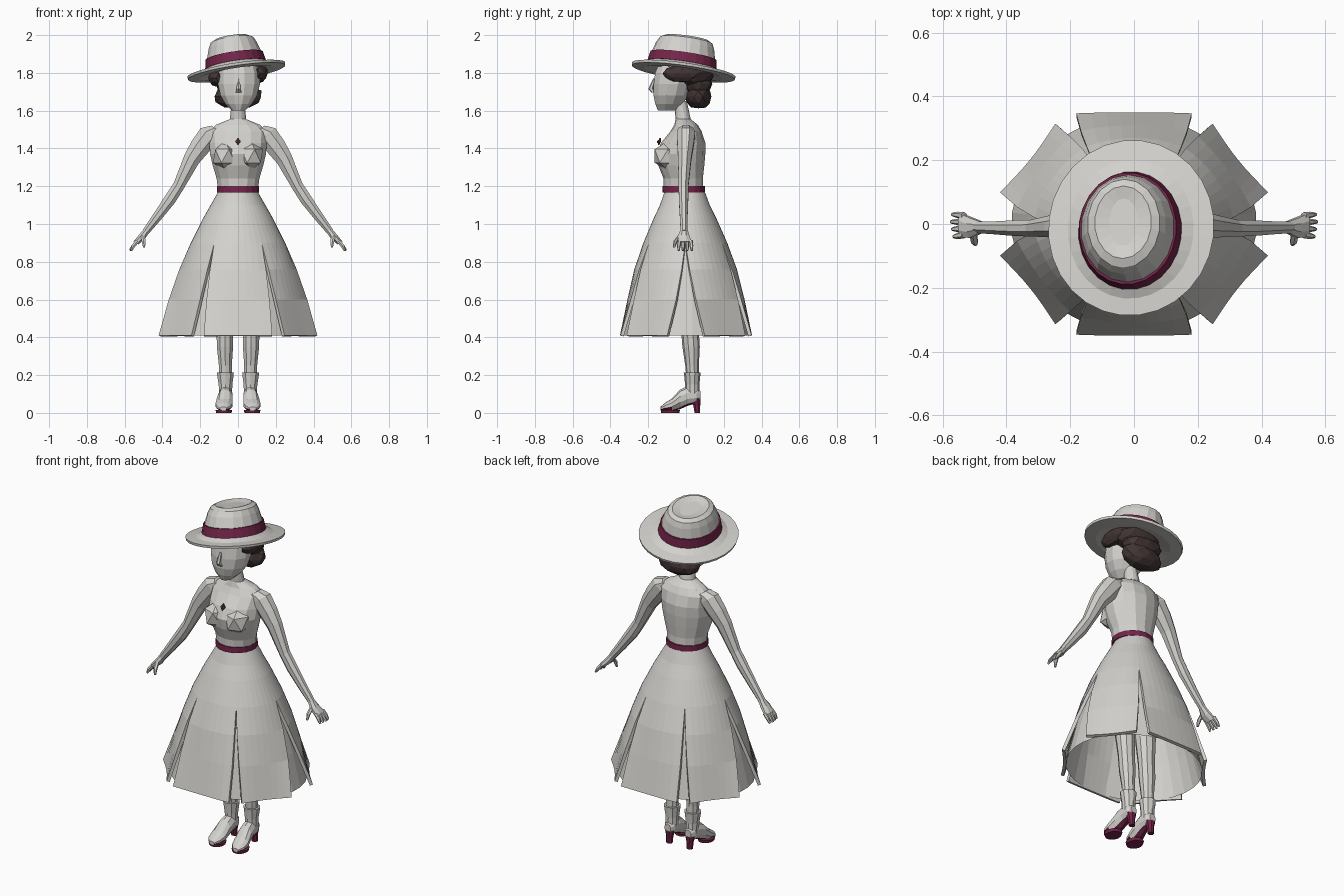
import bpy, bmesh, math, random
from mathutils import Vector, Matrix

random.seed(4)
if "Cube" in bpy.data.objects:
    bpy.data.objects.remove(bpy.data.objects["Cube"])


def material(name, rgb):
    m = bpy.data.materials.new(name)
    m.use_nodes = True
    m.diffuse_color = (*rgb, 1)
    bsdf = next(n for n in m.node_tree.nodes if n.type == 'BSDF_PRINCIPLED')
    bsdf.inputs["Base Color"].default_value = (*rgb, 1)
    bsdf.inputs["Roughness"].default_value = 0.8
    return m


PALE = material("pale grey", (0.65, 0.64, 0.61))
WINE = material("wine red", (0.17, 0.018, 0.065))
HAIR = material("dark brown", (0.055, 0.035, 0.035))
X, Y, Z = Vector((1, 0, 0)), Vector((0, 1, 0)), Vector((0, 0, 1))


def finish(name, bm, mat, recalc=True):
    if recalc:
        bmesh.ops.recalc_face_normals(bm, faces=bm.faces)
    mesh = bpy.data.meshes.new(name)
    bm.to_mesh(mesh)
    bm.free()
    mesh.materials.append(mat)
    ob = bpy.data.objects.new(name, mesh)
    bpy.context.collection.objects.link(ob)
    return ob


def loft(name, sections, mat, n=10, u=X, v=Y, caps=True, matrix=None):
    """Skin elliptical rings given as (x, y, z, radius along u, radius along v)."""
    bm = bmesh.new()
    rings = []
    for x, y, z, ru, rv in sections:
        angles = [2 * math.pi * (k + 0.5) / n for k in range(n)]
        rings.append([bm.verts.new(Vector((x, y, z)) + u * ru * math.cos(a) + v * rv * math.sin(a))
                      for a in angles])
    for a, b in zip(rings, rings[1:]):
        for k in range(n):
            bm.faces.new((a[k], a[(k + 1) % n], b[(k + 1) % n], b[k]))
    if caps:
        bm.faces.new(rings[0])
        bm.faces.new(rings[-1])
    if matrix:
        bm.transform(matrix)
    return finish(name, bm, mat)


def blob(name, centre, radii, mat, rough=0.0, sub=2):
    bm = bmesh.new()
    bmesh.ops.create_icosphere(bm, subdivisions=sub, radius=1)
    for vert in bm.verts:
        vert.co *= 1 + random.uniform(-rough, rough)
    bm.transform(Matrix.Translation(centre) @ Matrix.Diagonal((*radii, 1)))
    return finish(name, bm, mat)


# Torso and neck
loft("torso", [(0, -.012, 1.16, .106, .105), (0, -.015, 1.24, .116, .104),
               (0, -.025, 1.31, .137, .122), (0, -.028, 1.37, .152, .13),
               (0, -.015, 1.43, .155, .117), (0, 0, 1.49, .16, .083),
               (0, 0, 1.525, .12, .062), (0, -.015, 1.555, .045, .04),
               (0, -.03, 1.65, .033, .034)], PALE, n=14)
for side, s in (("left", 1), ("right", -1)):
    blob(side + "_bust", (s * .068, -.095, 1.36), (.072, .083, .08), PALE, sub=1)

# Belt
loft("belt", [(0, -.012, 1.168, .114, .113), (0, -.012, 1.2, .113, .112)], WINE, n=18)

# Pendant
loft("pendant", [(0, -.145, 1.418, .002, .004), (0, -.14, 1.437, .017, .008),
                 (0, -.136, 1.455, .002, .004)], HAIR, n=6)
loft("pendant_gem", [(0, -.152, 1.428, .002, .003), (0, -.148, 1.437, .007, .005),
                     (0, -.144, 1.446, .002, .003)], WINE, n=6)

# Skirt: six flared panels over a recessed lining, open slits between them
SKIRT = [(1.17, .105, .107), (1.1, .145, .132), (1.03, .185, .166), (.9, .25, .222),
         (.76, .305, .273), (.6, .355, .313), (.41, .405, .355)]
SLIT_TOP = .9


def panel(name, top_mid, hem_mid, hem_half):
    bm = bmesh.new()
    rows = []
    cols = 8
    for z, rx, ry in SKIRT:
        f = max(0, (SLIT_TOP - z) / (SLIT_TOP - .41))
        mid = top_mid + (hem_mid - top_mid) * f
        half = 30 + (hem_half - 30) * f
        row = []
        for k in range(cols + 1):
            t = 2 * k / cols - 1
            a = math.radians(mid + half * t)
            r = 1 + f * (.09 * t * t - .015)
            row.append(bm.verts.new((rx * r * math.cos(a), ry * r * math.sin(a) - .012 * max(0, z - .6), z)))
        rows.append(row)
    for a, b in zip(rows, rows[1:]):
        for k in range(cols):
            bm.faces.new((b[k], b[k + 1], a[k + 1], a[k]))
    ob = finish(name, bm, PALE, recalc=False)
    mod = ob.modifiers.new("cloth thickness", 'SOLIDIFY')
    mod.thickness = .018
    mod.offset = -1


panel("skirt_panel_back", 90, 90, 24.6)
panel("skirt_panel_front", 270, 270, 24.6)
for name, top, hem in (("back_left", 30, 35.3), ("back_right", 150, 144.7),
                       ("front_right", 210, 215.3), ("front_left", 330, 324.7)):
    panel("skirt_panel_" + name, top, hem, 20.2)
loft("skirt_lining", [(0, 0, z, rx * .95, ry * .95) for z, rx, ry in SKIRT[2:]], PALE, n=30, caps=False)

# Arms, hands, legs and boots
ACROSS = Vector((.82, 0, .57))
for side, s in (("left", 1), ("right", -1)):
    u = Vector((s * ACROSS.x, 0, ACROSS.z))
    loft(side + "_arm", [(s * x, y, z, ru, rv) for x, y, z, ru, rv in (
        (.11, 0, 1.5, .04, .045), (.15, 0, 1.475, .062, .052), (.2, -.003, 1.41, .058, .046),
        (.245, -.007, 1.345, .048, .038), (.315, -.013, 1.2, .033, .028),
        (.36, -.013, 1.13, .034, .027), (.43, -.012, 1.035, .027, .022),
        (.49, -.01, .957, .02, .02))], PALE, n=8, u=u)
    loft(side + "_palm", [(s * .482, -.01, .967, .018, .02), (s * .51, -.012, .93, .021, .034),
                          (s * .54, -.005, .9, .016, .04)], PALE, n=8, u=u)
    for i in range(4):
        y = -.034 + .02 * i
        loft(f"{side}_finger_{i + 1}", [(s * .532, y, .91, .012, .011), (s * .553, y * 1.1, .885, .011, .01),
                                        (s * (.573 - .004 * abs(i - 2)), y * 1.15, .86, .006, .006)],
             PALE, n=6, u=u)
    loft(side + "_thumb", [(s * .505, -.03, .94, .013, .012), (s * .5, -.055, .91, .012, .011),
                           (s * .497, -.064, .875, .006, .006)], PALE, n=6)

    loft(side + "_leg", [(s * x, y, z, ru, rv) for x, y, z, ru, rv in (
        (.066, .035, .17, .035, .032), (.067, .032, .25, .036, .036), (.069, .027, .35, .045, .046),
        (.07, .02, .45, .046, .047), (.072, .01, .6, .056, .058), (.075, 0, .95, .075, .08))], PALE, n=10)
    loft(side + "_boot_shaft", [(s * .066, .035, .09, .036, .038), (s * .066, .033, .15, .038, .038),
                                (s * .067, .033, .2, .046, .043), (s * .067, .033, .213, .047, .045)],
         PALE, n=10)
    foot = loft(side + "_boot_foot", [(s * x, y, z, ru, rv) for x, y, z, ru, rv in (
        (.066, .077, .09, .02, .025), (.066, .055, .092, .035, .042), (.066, .01, .09, .038, .052),
        (.069, -.03, .072, .042, .052), (.074, -.075, .042, .047, .034),
        (.077, -.11, .032, .04, .022), (.078, -.135, .022, .018, .01))], PALE, n=10, v=Z)
    foot.data.materials.append(WINE)
    for face in foot.data.polygons:
        face.material_index = 1 if face.normal.z < -.7 else 0
    loft(side + "_sole", [(s * .075, -.083, 0, .042, .05), (s * .075, -.083, .016, .046, .053)], WINE, n=12)
    loft(side + "_heel", [(s * .066, .06, 0, .018, .016), (s * .066, .057, .04, .02, .02),
                          (s * .066, .052, .075, .03, .028)], WINE, n=8)

# Head with a small pointed nose
loft("head", [(.002, -.1, 1.6, .035, .05), (.003, -.09, 1.635, .072, .075), (.004, -.08, 1.68, .1, .095),
              (.005, -.07, 1.74, .115, .105), (.005, -.055, 1.8, .115, .112),
              (0, -.03, 1.87, .1, .11)], PALE, n=12)
loft("nose", [(.003, -.17, 1.695, .018, .012), (.003, -.186, 1.715, .012, .014),
              (.003, -.168, 1.77, .008, .006)], PALE, n=6)

# Hair: cap under the hat, side waves and a low roll at the nape
blob("hair_cap", (.01, .035, 1.8), (.14, .12, .085), HAIR, .05)
blob("hair_roll", (0, .065, 1.675), (.132, .072, .066), HAIR, .06)
blob("hair_back", (0, .06, 1.74), (.12, .08, .07), HAIR, .05)
for side, s in (("left", 1), ("right", -1)):
    blob(side + "_hair_wave", (s * .115, -.02, 1.785 + s * .012), (.043, .1, .046), HAIR, .07)

# Hat: brim, dented crown and ribbon, tilted together
tilt = Z.rotation_difference(Vector((-.15, .14, 1)).normalized()).to_matrix().to_4x4()
HAT = Matrix.Translation((-.008, -.013, 1.81)) @ tilt
loft("hat_brim", [(0, 0, 0, .12, .13), (0, 0, -.012, .2, .21), (0, 0, -.008, .26, .275),
                  (0, 0, .006, .263, .278), (0, -.005, .012, .2, .22),
                  (0, -.01, .03, .16, .185)], PALE, n=28, matrix=HAT)
loft("hat_crown", [(0, -.012, .015, .158, .18), (0, -.012, .08, .148, .17), (0, -.01, .135, .13, .155),
                   (0, -.008, .165, .115, .14), (0, -.006, .178, .09, .115),
                   (0, -.004, .168, .045, .075)], PALE, n=18, matrix=HAT)
loft("hat_ribbon", [(0, -.012, .03, .164, .187), (0, -.012, .08, .154, .177)], WINE, n=24, matrix=HAT)
